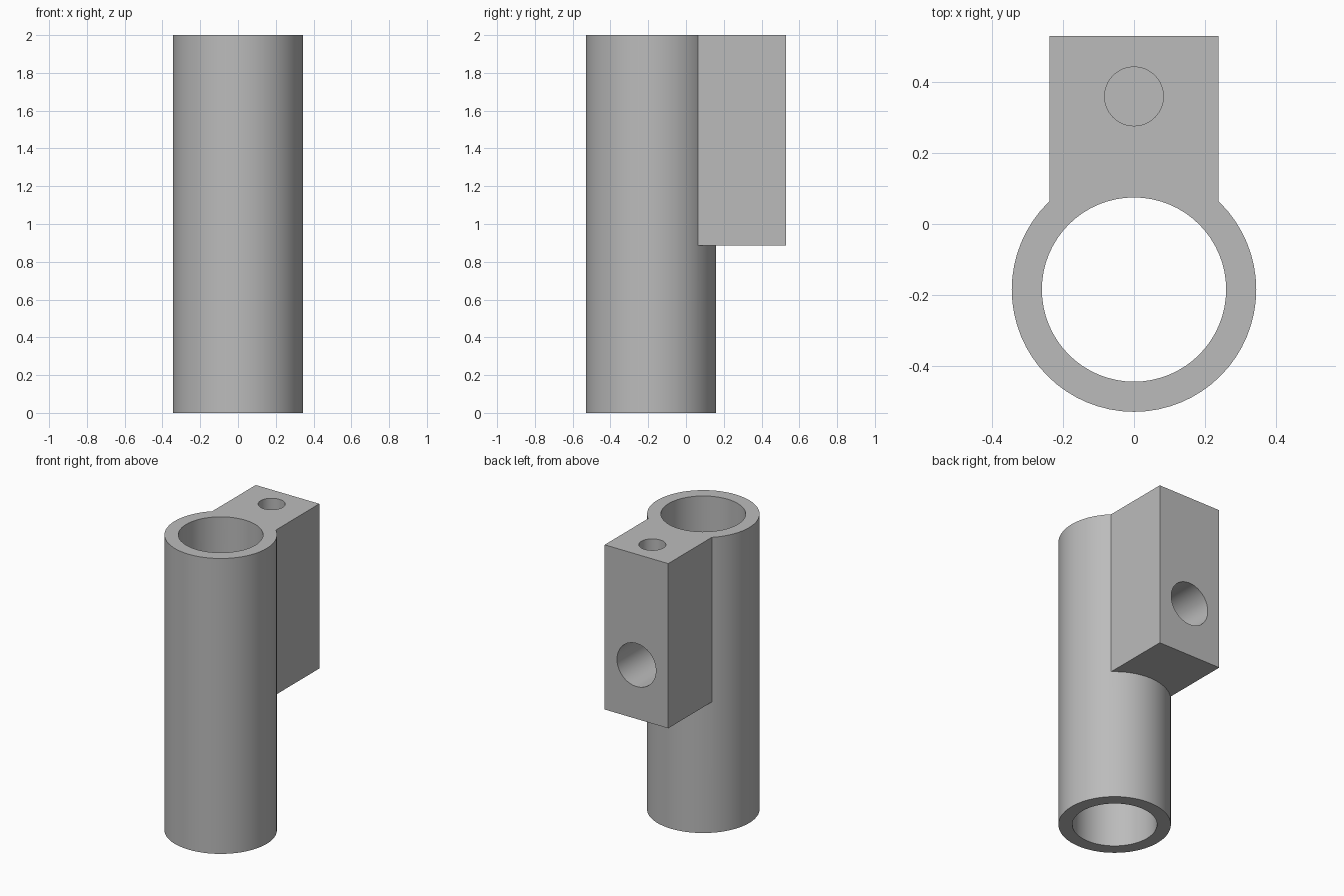
import bpy
import math

TUBE_Y, OUTER_R, BORE_R = -0.185, 0.345, 0.26
HEIGHT, BACK_Y = 2.0, 0.53
BLOCK_W, BLOCK_Z = 0.476, 0.885

cube = bpy.data.objects.get("Cube")
if cube:
    bpy.data.objects.remove(cube, do_unlink=True)

grey = bpy.data.materials.new("plain grey")
grey.use_nodes = True
colour = (0.5, 0.5, 0.5, 1)
grey.diffuse_color = colour
grey.node_tree.nodes["Principled BSDF"].inputs["Base Color"].default_value = colour


def cylinder(name, radius, depth, centre, tilt=0.0):
    bpy.ops.mesh.primitive_cylinder_add(
        vertices=64, radius=radius, depth=depth, location=centre, rotation=(tilt, 0, 0))
    obj = bpy.context.object
    obj.name = name
    obj.data.materials.append(grey)
    return obj


def box(name, size, centre):
    bpy.ops.mesh.primitive_cube_add(size=1, location=centre)
    obj = bpy.context.object
    obj.name = name
    obj.scale = size
    bpy.ops.object.transform_apply(location=False, rotation=False, scale=True)
    obj.data.materials.append(grey)
    return obj


def combine(target, tool, operation):
    mod = target.modifiers.new(tool.name, "BOOLEAN")
    mod.operation = operation
    mod.solver = "EXACT"
    mod.object = tool
    bpy.context.view_layer.objects.active = target
    bpy.ops.object.modifier_apply(modifier=mod.name)
    bpy.data.objects.remove(tool, do_unlink=True)


# Tube body with the rectangular mounting block fused to its back
bracket = cylinder("tube_bracket", OUTER_R, HEIGHT, (0, TUBE_Y, HEIGHT / 2))
block_front = TUBE_Y + 0.1
block = box("mounting_block", (BLOCK_W, BACK_Y - block_front, HEIGHT - BLOCK_Z),
            (0, (BACK_Y + block_front) / 2, (HEIGHT + BLOCK_Z) / 2))
combine(bracket, block, "UNION")

# Main bore, cross hole from the back into the bore, blind hole in the top
combine(bracket, cylinder("bore_cutter", BORE_R, HEIGHT + 0.4, (0, TUBE_Y, HEIGHT / 2)),
        "DIFFERENCE")
cross_length = BACK_Y - TUBE_Y + 0.1
combine(bracket, cylinder("cross_hole_cutter", 0.146, cross_length,
                          (0, TUBE_Y + cross_length / 2, 1.25), math.pi / 2), "DIFFERENCE")
combine(bracket, cylinder("top_hole_cutter", 0.083, 0.8, (0, 0.36, HEIGHT)), "DIFFERENCE")

# Smooth round walls, crisp edges
bpy.ops.object.select_all(action="DESELECT")
bracket.select_set(True)
bpy.context.view_layer.objects.active = bracket
bpy.ops.object.shade_smooth_by_angle(angle=math.radians(30))
